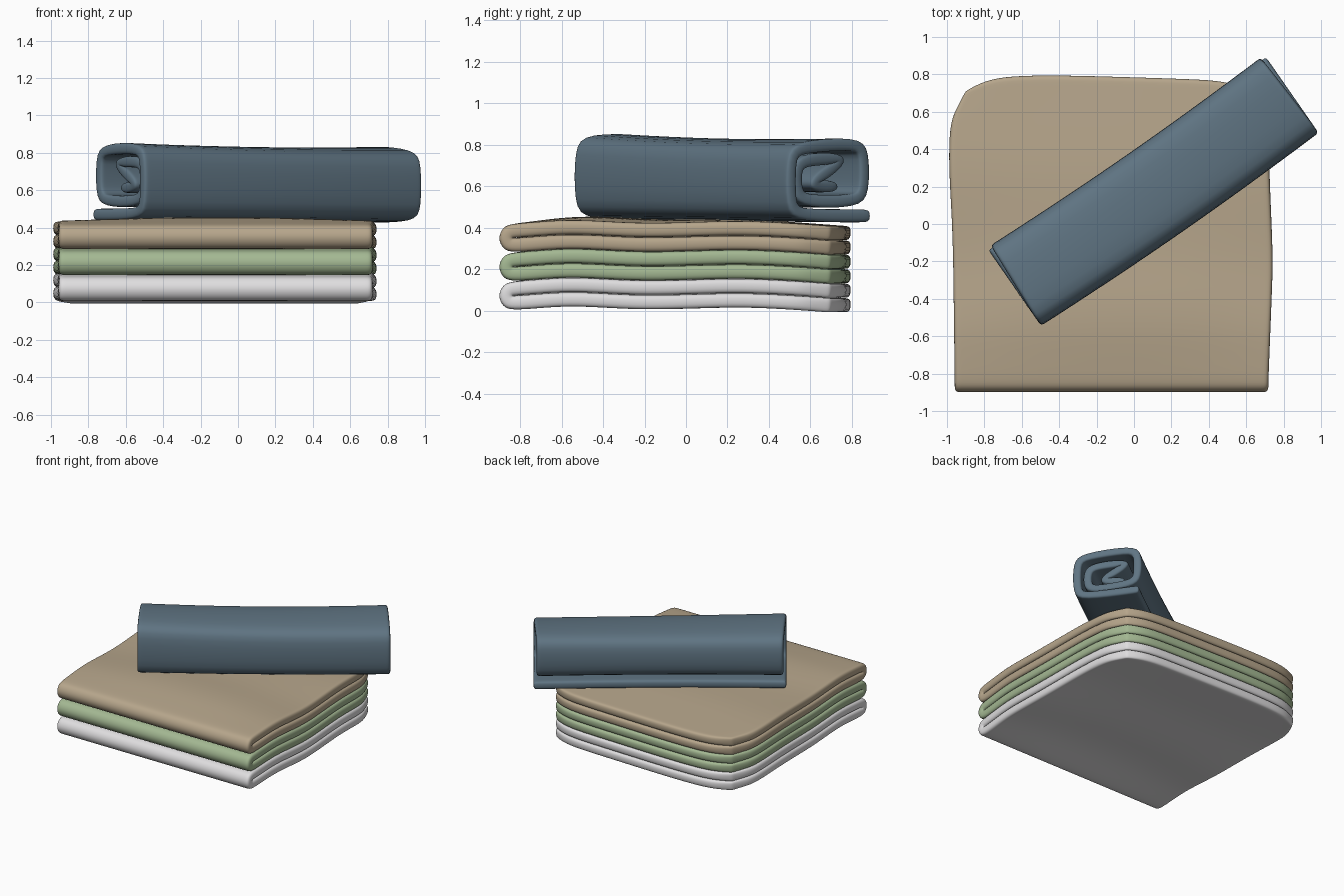
import bpy, bmesh, math
from mathutils import Vector, Matrix

if "Cube" in bpy.data.objects:
    bpy.data.objects.remove(bpy.data.objects["Cube"])


def material(name, r, g, b):
    m = bpy.data.materials.new(name)
    m.use_nodes = True
    m.diffuse_color = (r, g, b, 1)
    m.node_tree.nodes["Principled BSDF"].inputs["Base Color"].default_value = (r, g, b, 1)
    return m


def lerp(table, t):
    for (a, p), (b, q) in zip(table, table[1:]):
        if t <= b:
            return p + (q - p) * max(0, (t - a) / (b - a))
    return table[-1][1]


# Thick soft cloth: a grid of points, thickened and rounded
def cloth(name, rows, thickness, mat):
    bm = bmesh.new()
    grid = [[bm.verts.new(p) for p in row] for row in rows]
    for r, s in zip(grid, grid[1:]):
        for i in range(len(r) - 1):
            bm.faces.new((r[i], r[i + 1], s[i + 1], s[i]))
    me = bpy.data.meshes.new(name)
    bm.to_mesh(me)
    bm.free()
    ob = bpy.data.objects.new(name, me)
    bpy.context.collection.objects.link(ob)
    me.materials.append(mat)
    me.shade_smooth()
    solid = ob.modifiers.new("thickness", "SOLIDIFY")
    solid.thickness, solid.offset, solid.use_even_offset = thickness, 0, True
    sub = ob.modifiers.new("soft", "SUBSURF")
    sub.levels = sub.render_levels = 2
    return ob


# Flat towel folded once, with the fold at the front
LEFT = [(0, -0.96), (0.5, -0.97), (0.78, -1.0), (1, -0.965)]
RIGHT = [(0, 0.72), (0.4, 0.745), (0.7, 0.725), (1, 0.715)]
BACK = [(0, 0.775), (0.25, 0.8), (0.6, 0.785), (1, 0.76)]
WAVE = [(0, 0), (0.17, 0.02), (0.4, 0), (0.7, 0.015), (1, -0.012)]
PUFF = [(0, 0), (0.1, 0.008), (0.28, 0.026), (0.6, 0.012), (1, 0)]
ACROSS = [0, 0.02, 0.07, 0.15, 0.3, 0.5, 0.7, 0.85, 0.93, 0.98, 1]
DEPTH = [0, 0.07, 0.17, 0.28, 0.4, 0.55, 0.7, 0.85, 0.92, 0.98, 1]
FRONT, HALF = -0.835, 0.035


def towel_point(u, v, dy, z):
    x = lerp(LEFT, v) + (lerp(RIGHT, v) - lerp(LEFT, v)) * u
    y = FRONT + (lerp(BACK, u) - FRONT) * v + dy
    side = min(u, 1 - u)
    pull = 0.065 * max(0, 1 - side / 0.12) * max(0, (v - 0.86) / 0.14)
    x += pull if u < 0.5 else -pull
    lift = lerp(WAVE, v) + lerp(PUFF, v) * min(1, side * 3)
    return Vector((x, y - pull, z + lift))


def folded_towel(name, base, mat):
    path = [(v, 0, base + HALF) for v in reversed(DEPTH)]
    for deg in (-50, 0, 50):
        a = math.radians(deg)
        path.append((0, -HALF * math.cos(a), base + 2 * HALF + HALF * math.sin(a)))
    path += [(v, 0, base + 3 * HALF) for v in DEPTH]
    rows = [[towel_point(u, *p) for u in ACROSS] for p in path]
    return cloth(name, rows, 0.068, mat)


folded_towel("bottom_towel", 0.003, material("white", 0.74, 0.73, 0.74))
folded_towel("middle_towel", 0.142, material("sage green", 0.37, 0.48, 0.29))
folded_towel("top_towel", 0.281, material("beige", 0.47, 0.38, 0.26))

# Long towel wrapped into a squared spiral, lying diagonally on the stack
SPIRAL = [(0.24, 0.464), (-0.225, 0.464), (-0.225, 0.797), (0.225, 0.805),
          (0.225, 0.532), (-0.158, 0.532), (-0.158, 0.735), (0.16, 0.735),
          (-0.08, 0.61), (0.12, 0.6)]


def chamfered(points, r):
    pts = [Vector(p) for p in points]
    out = [pts[0], pts[0].lerp(pts[1], 0.06)]
    for a, b, c in zip(pts, pts[1:], pts[2:]):
        out += [b + (a - b).normalized() * r, b + (c - b).normalized() * r]
    return out + [pts[-1]]


place = Matrix.Translation((0.1, 0.18, 0)) @ Matrix.Rotation(math.radians(34.8), 4, "Z")
rows = []
section = chamfered(SPIRAL, 0.045)
for i, p in enumerate(section):
    inner = i > 9
    row = []
    for t in (-1, -0.97, -0.88, -0.45, 0, 0.45, 0.88, 0.97, 1):
        half = 0.905
        if i > 4:
            half -= 0.07 * max(0, p.x + 0.1)
        if inner:
            half -= 0.035 + 0.004 * (i - 9)
        sag = -0.02 * (1 - t * t)
        high = max(0, p.y - 0.55) / 0.25
        z = p.y - 0.006 * t + high * (0.012 * t * t + t * (0.04 * p.x - 0.006))
        row.append(place @ Vector((t * half, p.x + sag, z)))
    rows.append(row)
cloth("wrapped_towel", rows, 0.062, material("slate blue", 0.115, 0.175, 0.225))
